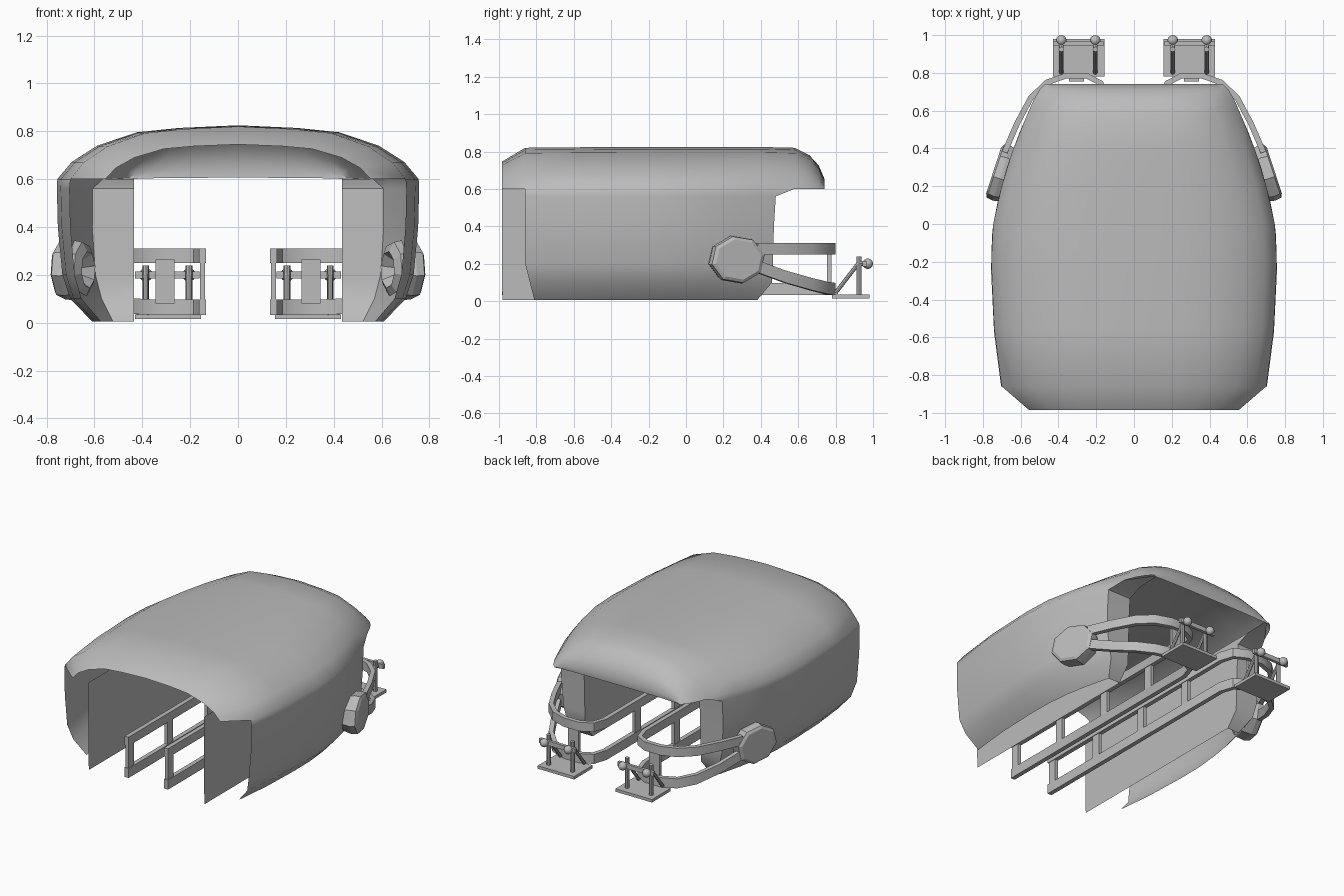
import bpy, bmesh, math
from mathutils import Vector, Matrix

if "Cube" in bpy.data.objects:
    bpy.data.objects.remove(bpy.data.objects["Cube"])

grey = bpy.data.materials.new("plain_grey")
grey.diffuse_color = (0.5, 0.5, 0.5, 1)
grey.use_nodes = True
grey.node_tree.nodes["Principled BSDF"].inputs["Base Color"].default_value = grey.diffuse_color


def finish(name, bm, smooth=None, normals=True):
    if normals:
        bmesh.ops.recalc_face_normals(bm, faces=bm.faces)
    me = bpy.data.meshes.new(name)
    bm.to_mesh(me)
    bm.free()
    ob = bpy.data.objects.new(name, me)
    bpy.context.collection.objects.link(ob)
    me.materials.append(grey)
    if smooth:
        bpy.context.view_layer.objects.active = ob
        ob.select_set(True)
        bpy.ops.object.shade_smooth_by_angle(angle=math.radians(smooth))
        ob.select_set(False)
    return ob


def grid(bm, rows):
    vs = [[bm.verts.new(p) for p in r] for r in rows]
    for a, b in zip(vs, vs[1:]):
        for i in range(len(a) - 1):
            bm.faces.new((a[i], a[i + 1], b[i + 1], b[i]))


def mirror(bm):
    geom = bm.verts[:] + bm.edges[:] + bm.faces[:]
    new = bmesh.ops.duplicate(bm, geom=geom)["geom"]
    vs = [g for g in new if isinstance(g, bmesh.types.BMVert)]
    fs = [g for g in new if isinstance(g, bmesh.types.BMFace)]
    for v in vs:
        v.co.x *= -1
    bmesh.ops.reverse_faces(bm, faces=fs)


def box(bm, x0, x1, y0, y1, z0, z1):
    m = Matrix.Translation(((x0 + x1) / 2, (y0 + y1) / 2, (z0 + z1) / 2))
    bmesh.ops.create_cube(bm, size=1, matrix=m @ Matrix.Diagonal((x1 - x0, y1 - y0, z1 - z0, 1)))


def rod(bm, a, b, r, n=8):
    a, b = Vector(a), Vector(b)
    d = b - a
    m = Matrix.Translation((a + b) / 2) @ d.to_track_quat('Z', 'Y').to_matrix().to_4x4()
    bmesh.ops.create_cone(bm, cap_ends=True, segments=n, radius1=r, radius2=r, depth=d.length, matrix=m)


def band(bm, path, t, h):
    # flat bar swept along a path, kept upright
    pts = [Vector(p) for p in path]
    rings = []
    for i, p in enumerate(pts):
        d = pts[min(i + 1, len(pts) - 1)] - pts[max(i - 1, 0)]
        n = Vector((-d.y, d.x, 0)).normalized() * t / 2
        z = Vector((0, 0, h / 2))
        rings.append([bm.verts.new(q) for q in (p + n + z, p - n + z, p - n - z, p + n - z)])
    for a, b in zip(rings, rings[1:]):
        for k in range(4):
            bm.faces.new((a[k], a[(k + 1) % 4], b[(k + 1) % 4], b[k]))
    bm.faces.new(rings[0])
    bm.faces.new(rings[-1][::-1])


# hood: roof stations are (y, half width, top height)
ROOF = [(-.985, .555, .745), (-.86, .70, .82), (-.55, .74, .823), (-.2, .755, .825), (.0, .745, .825),
        (.2, .70, .825), (.38, .645, .825), (.58, .565, .82), (.66, .53, .78), (.71, .50, .725),
        (.74, .47, .655), (.735, .45, .606)]
ARCH = [(0, 1), (.33, .95), (.56, .87), (.78, .62), (.92, .32), (1, 0)]
# side rows are (z, inward factor, front y, rear y)
SIDE = [(.6, 1, -.86, .58), (.56, 1.005, -.86, .48), (.4, 1.0, -.86, .47), (.2, .975, -.86, .465),
        (.1, .93, -.835, .46), (.005, .81, -.81, .38)]


def half_width(y):
    for (a, wa, _), (b, wb, _) in zip(ROOF, ROOF[1:]):
        if a <= y <= b:
            return wa + (wb - wa) * (y - a) / (b - a)


bm = bmesh.new()
grid(bm, [[(w * u, y, .6 + (zt - .6) * v) for u, v in ARCH] for y, w, zt in ROOF])
side = []
for y, w, zt in ROOF[1:8]:
    t = (y + .86) / 1.44
    row = []
    for z, f, lo, hi in SIDE:
        yy = lo + (hi - lo) * t
        row.append((half_width(yy) * f, yy, z))
    side.append(row)
grid(bm, side)
mirror(bm)
bmesh.ops.remove_doubles(bm, verts=bm.verts, dist=.0005)
finish("hood_shell", bm, 50)

# inner walls with the rear panels that join them to the hood
bm = bmesh.new()
grid(bm, [[(.435, -.985 if z > .01 else -.98, z), (.435, hi, z)] for z, f, lo, hi in SIDE])
mirror(bm)
finish("inner_walls", bm)
bm = bmesh.new()
back = [[(.435, p[1], p[2]), p] for p in side[-1]]
grid(bm, [[(.435, .735, .605), (.45, .735, .605)]] + back)
mirror(bm)
finish("rear_panels", bm, 40)

# pivot discs on the flanks
bm = bmesh.new()
axis = Vector((.95, .31, 0)).normalized()
side_dir = Vector((-axis.y, axis.x, 0))
centre = Vector((.71, .272, .222))
rings = []
for a, r in [(-.03, .03), (-.09, .09), (-.07, .135), (-.01, .15), (.025, .145), (.035, .125)]:
    rings.append([bm.verts.new(centre + axis * a + r * (side_dir * math.cos(k * math.pi / 4 + .2) * 1.04
                  + Vector((0, 0, .87 * math.sin(k * math.pi / 4 + .2))))) for k in range(8)])
for a, b in zip(rings, rings[1:]):
    for k in range(8):
        bm.faces.new((a[k], a[(k + 1) % 8], b[(k + 1) % 8], b[k]))
bm.faces.new(rings[0])
bm.faces.new(rings[-1])
mirror(bm)
finish("pivot_discs", bm)

# curved arms running into the long lower rails
BEND = [(.685, .38), (.62, .53), (.545, .67), (.46, .75), (.36, .785), (.25, .785), (.175, .745), (.148, .66), (.148, -.985)]
LOW = [.185, .13, .09, .07, .065, .065, .065, .065, .065]
bm = bmesh.new()
band(bm, [(x, y, .28) for x, y in BEND], .03, .06)
band(bm, [(x, y, z) for (x, y), z in zip(BEND, LOW)], .03, .065)
mirror(bm)
finish("arms_and_rails", bm, 30)

# uprights between the rails
bm = bmesh.new()
for y in (-.95, -.53, -.1, .32):
    box(bm, .137, .159, y - .03, y + .03, .08, .27)
box(bm, .265, .345, .755, .777, .08, .265)
mirror(bm)
finish("rail_uprights", bm)

# rear feet: plate, posts, braces and crossbar
bm = bmesh.new()
box(bm, .155, .43, .78, .98, .015, .035)
for x in (.205, .385):
    rod(bm, (x, .925, .03), (x, .925, .24), .014)
    rod(bm, (x, .80, .045), (x, .92, .2), .011)
    rod(bm, (x, .925, .2), (x, .975, .2), .013)
box(bm, .16, .43, .945, .965, .185, .215)
mirror(bm)
finish("rear_feet", bm)

# round knobs on the crossbars
bm = bmesh.new()
for x in (.205, .385):
    bmesh.ops.create_uvsphere(bm, u_segments=12, v_segments=8, radius=.028, matrix=Matrix.Translation((x, .972, .2)))
mirror(bm)
finish("foot_knobs", bm, 60)
